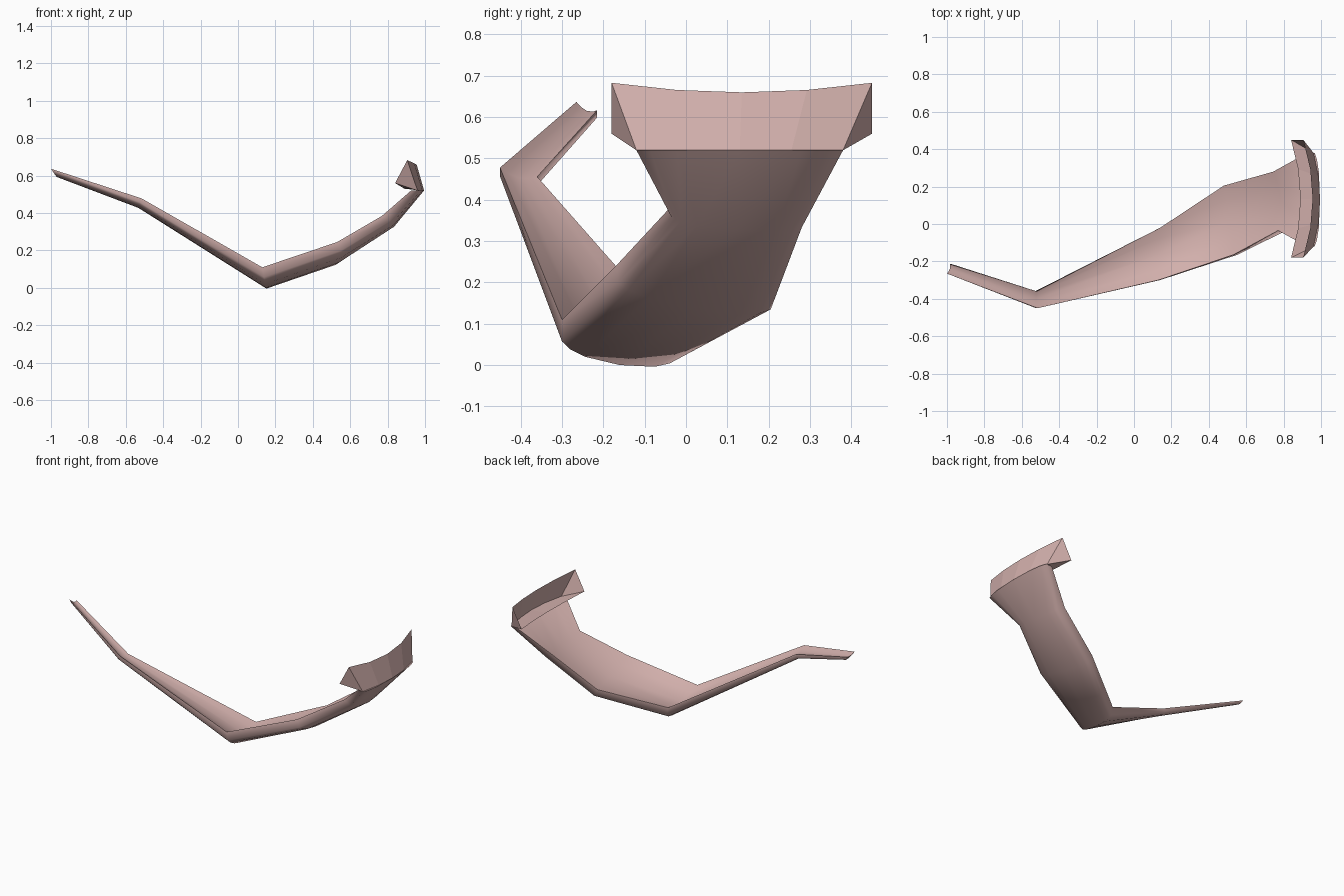
import bpy, bmesh
from mathutils import Vector

cube = bpy.data.objects.get("Cube")
if cube:
    bpy.data.objects.remove(cube, do_unlink=True)

pink = bpy.data.materials.new("dusty_pink")
pink.use_nodes = True
colour = (0.65, 0.435, 0.415, 1)
pink.diffuse_color = colour
pink.node_tree.nodes["Principled BSDF"].inputs["Base Color"].default_value = colour


def loft(name, rows, fans=(), capped=False, smooth=None):
    """Skin neighbouring rows of points, plus loose triangles or end caps."""
    bm = bmesh.new()
    rings = [[bm.verts.new(p) for p in row] for row in rows]
    for a, b in zip(rings, rings[1:]):
        for i in range(len(a) - 1):
            bm.faces.new((a[i], a[i + 1], b[i + 1], b[i]))
    for tri in fans:
        bm.faces.new([bm.verts.new(p) for p in tri])
    bmesh.ops.remove_doubles(bm, verts=bm.verts, dist=0.0005)
    if capped:
        bmesh.ops.holes_fill(bm, edges=bm.edges, sides=0)
    bmesh.ops.recalc_face_normals(bm, faces=bm.faces)
    mesh = bpy.data.meshes.new(name)
    bm.to_mesh(mesh)
    bm.free()
    mesh.materials.append(pink)
    obj = bpy.data.objects.new(name, mesh)
    bpy.context.collection.objects.link(obj)
    if smooth:
        bpy.ops.object.select_all(action='DESELECT')
        bpy.context.view_layer.objects.active = obj
        obj.select_set(True)
        bpy.ops.object.shade_smooth_by_angle(angle=smooth)


# Bent arm: front rim, back rim and depth at each bend
stations = [
    ((-1.0, -.265, .637), (-.985, -.215, .617), (.02, 0, -.03)),
    ((-.515, -.45, .478), (-.52, -.36, .456), (-.015, 0, -.035)),
    ((.13, -.3, .11), (.14, -.02, .07), (.015, 0, -.088)),
    ((.53, -.165, .245), (.48, .205, .18), (.035, 0, -.075)),
    ((.77, -.035, .385), (.745, .28, .36), (.075, 0, -.045)),
    ((.925, -.12, .52), (.925, .38, .52), (.068, 0, 0)),
]
# Rounded underside, then the shallow dished top, as (across, depth)
underside = [(0, 0), (0, .6), (.07, .78), (.2, .93), (.5, 1.02),
             (.8, .93), (.93, .78), (1, .6), (1, 0)]
dish = [(.8, .25), (.5, .4), (.2, .25), (0, 0)]


def section(front, back, depth):
    front, back, depth = Vector(front), Vector(back), Vector(depth)
    return [front.lerp(back, t) + depth * d for t, d in underside + dish]


loft("arm", [section(*s) for s in stations], capped=True, smooth=1.2)


# Bowed end plate with a floor and triangular ends
def bow(y0, y1, x_end, x_mid, z_end, z_mid, steps=4):
    pts = []
    for i in range(steps + 1):
        t = i / steps
        k = 4 * t * (1 - t)
        pts.append(Vector((x_end + (x_mid - x_end) * k, y0 + (y1 - y0) * t,
                           z_end + (z_mid - z_end) * k)))
    return pts


top = bow(-.18, .45, .905, .955, .683, .66)
bottom = bow(-.12, .38, .96, .995, .52, .52)
lip = bow(-.18, .45, .84, .89, .56, .53)
ends = [(top[i], bottom[i], lip[i]) for i in (0, -1)]
loft("end_plate", [top, bottom, lip], ends)
